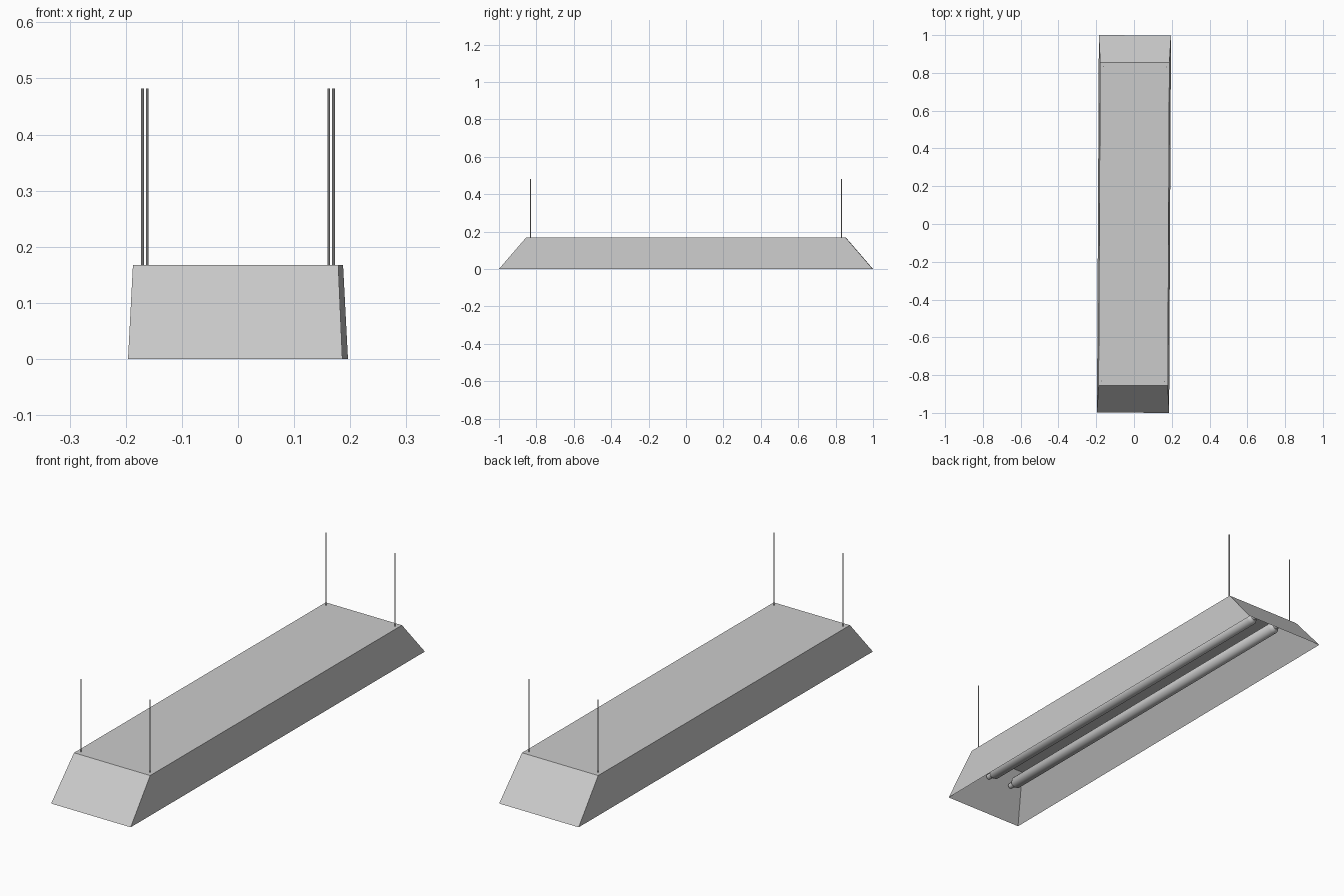
import bpy, bmesh, math
from mathutils import Matrix

if "Cube" in bpy.data.objects:
    bpy.data.objects.remove(bpy.data.objects["Cube"])

YAW = Matrix.Rotation(-0.005, 4, 'Z')   # fixture hangs very slightly turned


def finish(name, bm, smooth=False):
    bmesh.ops.recalc_face_normals(bm, faces=bm.faces[:])
    bm.transform(YAW)
    mesh = bpy.data.meshes.new(name)
    bm.to_mesh(mesh)
    bm.free()
    ob = bpy.data.objects.new(name, mesh)
    bpy.context.collection.objects.link(ob)
    if smooth:
        bpy.ops.object.select_all(action='DESELECT')
        bpy.context.view_layer.objects.active = ob
        ob.select_set(True)
        bpy.ops.object.shade_smooth_by_angle(angle=math.radians(35))
    return ob


def rect(bm, hx, hy, z):
    return [bm.verts.new((sx * hx, sy * hy, z))
            for sx, sy in ((-1, -1), (1, -1), (1, 1), (-1, 1))]


def lathe_y(name, profile, x, z, sides=20):
    """Closed round part along y from (y, radius) points."""
    bm = bmesh.new()
    rings = []
    for y, r in profile:
        rings.append([bm.verts.new((x + r * math.cos(a), y, z + r * math.sin(a)))
                      for a in (2 * math.pi * i / sides for i in range(sides))])
    for a, b in zip(rings, rings[1:]):
        for i in range(sides):
            j = (i + 1) % sides
            bm.faces.new((a[i], a[j], b[j], b[i]))
    bm.faces.new(rings[0])
    bm.faces.new(rings[-1])
    return finish(name, bm, True)


# Hood: outer housing and steeper inner reflector meeting at the bottom rim
bm = bmesh.new()
rim = rect(bm, 0.191, 0.999, 0.0)
for top in (rect(bm, 0.183, 0.855, 0.167), rect(bm, 0.093, 0.853, 0.163)):
    for i in range(4):
        j = (i + 1) % 4
        bm.faces.new((rim[i], rim[j], top[j], top[i]))
    bm.faces.new(top)
# the rim joins two shells into one closed solid
finish("hood", bm)

# Lamp tubes with stepped end caps
half = [(0.852, 0.025), (0.862, 0.019), (0.868, 0.013), (0.892, 0.012)]
profile = [(-y, r) for y, r in reversed(half)] + half
for side, sx in (("left", -1), ("right", 1)):
    lathe_y(f"lamp_tube_{side}", profile, sx * 0.06, 0.1)

# Suspension rods at the four top corners
for sx in (-1, 1):
    for sy in (-1, 1):
        bm = bmesh.new()
        bmesh.ops.create_cone(bm, cap_ends=True, segments=10, radius1=0.0025,
                              radius2=0.0025, depth=0.317,
                              matrix=Matrix.Translation((sx * 0.166, sy * 0.832, 0.3235)))
        name = f"hanging_rod_{'back' if sy > 0 else 'front'}_{'right' if sx > 0 else 'left'}"
        finish(name, bm, True)
